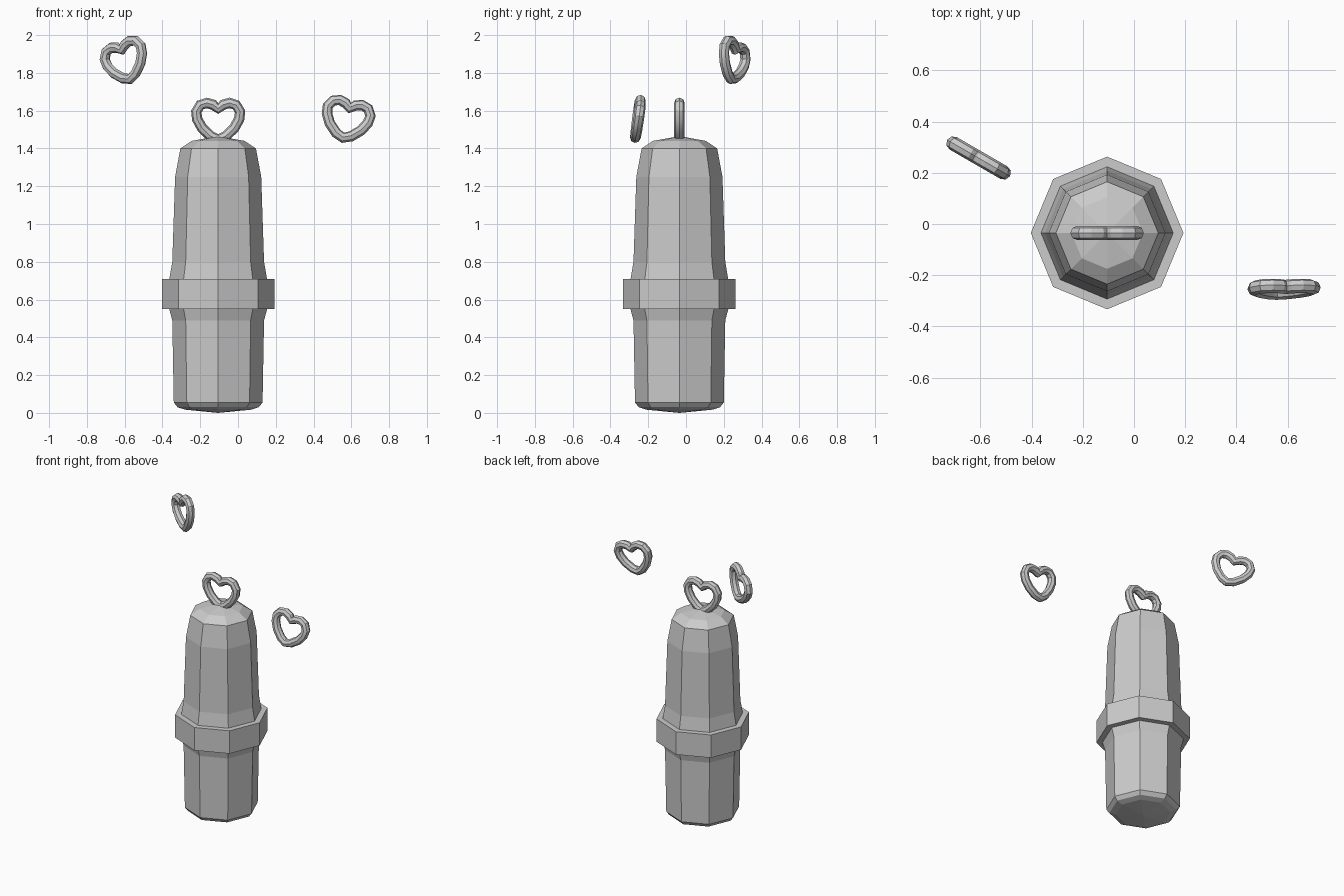
import bpy, bmesh
from math import radians, cos, sin, pi
from mathutils import Vector

cube = bpy.data.objects.get("Cube")
if cube:
    bpy.data.objects.remove(cube)

grey = bpy.data.materials.new("plain grey")
grey.use_nodes = True
grey.diffuse_color = (0.6, 0.6, 0.6, 1)
grey.node_tree.nodes["Principled BSDF"].inputs["Base Color"].default_value = grey.diffuse_color

CENTRE = Vector((-0.105, -0.035, 0))


def lathe(name, profile, sides=8):
    """Turn a (radius, height) profile into a faceted solid; radius 0 is a tip."""
    bm = bmesh.new()
    rings = []
    for r, z in profile:
        count = sides if r > 0 else 1
        rings.append([bm.verts.new((r * cos(2 * pi * i / sides), r * sin(2 * pi * i / sides), z))
                      for i in range(count)])
    for low, high in zip(rings, rings[1:]):
        for i in range(sides):
            j = (i + 1) % sides
            corners = [low[i % len(low)], low[j % len(low)], high[j % len(high)], high[i % len(high)]]
            bm.faces.new(list(dict.fromkeys(corners)))
    bmesh.ops.recalc_face_normals(bm, faces=bm.faces)
    mesh = bpy.data.meshes.new(name)
    bm.to_mesh(mesh)
    bm.free()
    mesh.materials.append(grey)
    obj = bpy.data.objects.new(name, mesh)
    obj.location = CENTRE
    bpy.context.collection.objects.link(obj)
    return obj


def heart(name, location, rotation):
    """A closed heart-shaped tube, mirrored from its right half."""
    half = [(0, 0.066), (0.025, 0.086), (0.06, 0.096), (0.095, 0.085), (0.116, 0.05),
            (0.111, 0.01), (0.085, -0.037), (0.04, -0.08), (0, -0.097)]
    path = half + [(-x, z) for x, z in half[-2:0:-1]]
    curve = bpy.data.curves.new(name, "CURVE")
    curve.dimensions = "3D"
    curve.bevel_depth = 0.028
    curve.bevel_resolution = 2
    spline = curve.splines.new("POLY")
    spline.points.add(len(path) - 1)
    for point, (x, z) in zip(spline.points, path):
        point.co = (x, 0, z, 1)
    spline.use_cyclic_u = True
    curve.materials.append(grey)
    obj = bpy.data.objects.new(name, curve)
    obj.location = location
    obj.rotation_euler = [radians(a) for a in rotation]
    bpy.context.collection.objects.link(obj)
    bpy.ops.object.select_all(action="DESELECT")
    obj.select_set(True)
    bpy.context.view_layer.objects.active = obj
    bpy.ops.object.convert(target="MESH")
    bpy.ops.object.shade_smooth_by_angle(angle=radians(30))


# Lower body and domed cap, meeting inside the collar
lathe("lower_body", [(0, 0), (0.175, 0.017), (0.215, 0.03), (0.235, 0.055),
                     (0.243, 0.49), (0.262, 0.56), (0, 0.56)])
lathe("upper_cap", [(0, 0.7), (0.26, 0.7), (0.243, 0.8), (0.228, 1.25),
                    (0.2, 1.4), (0.14, 1.44), (0, 1.465)])

# Collar around the joint
lathe("collar", [(0, 0.55), (0.298, 0.55), (0.298, 0.71), (0, 0.71)])

# Heart on the tip and two floating hearts
heart("top_heart", CENTRE + Vector((0, 0, 1.545)), (0, 0, 0))
heart("right_floating_heart", (-0.597, 0.252, 1.86), (0, -18, -30))
heart("left_floating_heart", (0.577, -0.255, 1.55), (-8, 13, 0))
